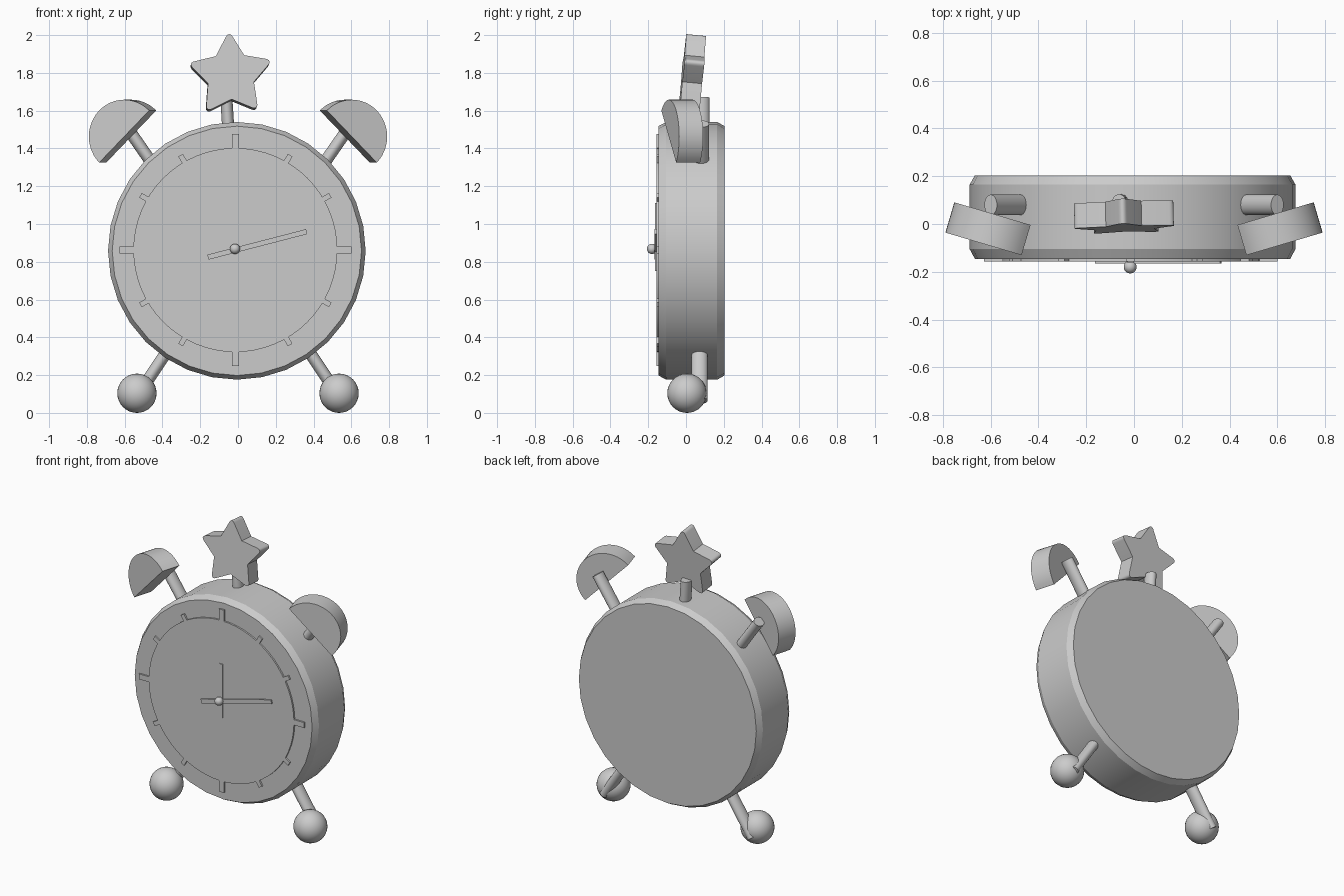
import bpy, bmesh
from math import sin, cos, pi, radians, atan2, hypot
from mathutils import Matrix, Vector

if "Cube" in bpy.data.objects:
    bpy.data.objects.remove(bpy.data.objects["Cube"])

CX, CZ = -0.006, 0.858      # clock body centre
DX, DZ = -0.014, 0.862      # dial centre


def finish(name, bm, matrix=None, smooth=35):
    bmesh.ops.recalc_face_normals(bm, faces=bm.faces)
    if matrix is not None:
        bm.transform(matrix)
    mesh = bpy.data.meshes.new(name)
    bm.to_mesh(mesh)
    bm.free()
    ob = bpy.data.objects.new(name, mesh)
    bpy.context.collection.objects.link(ob)
    if smooth:
        bpy.ops.object.select_all(action='DESELECT')
        ob.select_set(True)
        bpy.context.view_layer.objects.active = ob
        bpy.ops.object.shade_smooth_by_angle(angle=radians(smooth))
    return ob


def extrude_profile(bm, pts, y0, y1):
    """Prism from an x/z outline, running from y0 to y1."""
    face = bm.faces.new([bm.verts.new((x, y0, z)) for x, z in pts])
    res = bmesh.ops.extrude_face_region(bm, geom=[face])
    verts = [g for g in res['geom'] if isinstance(g, bmesh.types.BMVert)]
    bmesh.ops.translate(bm, verts=verts, vec=(0, y1 - y0, 0))


def circle(cx, cz, r, n, a0=0.0, a1=2 * pi):
    closed = abs(a1 - a0 - 2 * pi) < 1e-6
    d = n if closed else n - 1
    return [(cx + r * cos(a0 + (a1 - a0) * i / d),
             cz + r * sin(a0 + (a1 - a0) * i / d)) for i in range(n)]


def bar(cx, cz, angle, a, b, w):
    """Outline of a bar from radius a to b along an angle."""
    u, v = (cos(angle), sin(angle)), (-sin(angle), cos(angle))
    return [(cx + u[0] * r + v[0] * s, cz + u[1] * r + v[1] * s)
            for r, s in ((a, -w / 2), (b, -w / 2), (b, w / 2), (a, w / 2))]


def rod(name, p, q, y):
    """Oval rod between two x/z points."""
    dx, dz = q[0] - p[0], q[1] - p[1]
    bm = bmesh.new()
    bmesh.ops.create_cone(bm, cap_ends=True, segments=24, radius1=1, radius2=1,
                          depth=hypot(dx, dz))
    m = (Matrix.Translation(((p[0] + q[0]) / 2, y, (p[1] + q[1]) / 2))
         @ Matrix.Rotation(atan2(dx, dz), 4, 'Y')
         @ Matrix.Diagonal((0.032, 0.043, 1, 1)))
    finish(name, bm, m)


def ball(name, loc, r, seg):
    bm = bmesh.new()
    bmesh.ops.create_uvsphere(bm, u_segments=seg, v_segments=seg // 2, radius=r)
    finish(name, bm, Matrix.Translation(loc), 60)


# body: drum with chamfered rims
bm = bmesh.new()
rings = []
for y, r in ((-0.146, 0.66), (-0.105, 0.682), (0.165, 0.682), (0.204, 0.66)):
    rings.append([bm.verts.new((x, y, z)) for x, z in circle(CX, CZ, r, 32)])
bm.faces.new(rings[0])
bm.faces.new(rings[-1])
for a, b in zip(rings, rings[1:]):
    for i in range(32):
        j = (i + 1) % 32
        bm.faces.new((a[i], a[j], b[j], b[i]))
finish("clock_body", bm, None, 20)

# dial plate with hour marks sticking out of its rim
bm = bmesh.new()
extrude_profile(bm, circle(DX, DZ, 0.54, 64), -0.157, -0.14)
for k in range(12):
    major = k % 3 == 0
    extrude_profile(bm, bar(DX, DZ, k * pi / 6, 0.5, 0.614 if major else 0.58,
                            0.036 if major else 0.028), -0.157, -0.14)
finish("dial_plate", bm)

# hands and centre pin
for name, ang, tail, tip, y in (("minute_hand", radians(14.5), -0.15, 0.39, -0.166),
                                ("hour_hand", pi / 2, -0.11, 0.25, -0.163)):
    bm = bmesh.new()
    extrude_profile(bm, bar(DX, DZ, ang, tail, tip, 0.027), y, -0.15)
    finish(name, bm, None, 0)
ball("centre_pin", (DX - 0.002, -0.18, DZ + 0.006), 0.027, 20)

# feet, legs, bell posts and half-disc bells, on both sides
for side, s in (("left", -1), ("right", 1)):
    ball(side + "_foot", (s * 0.535, 0.005, 0.104), 0.104, 32)
    rod(side + "_leg", (s * 0.36, 0.35), (s * 0.55, 0.065), 0.072)
    rod(side + "_bell_post", (s * 0.42, 1.27), (s * 0.60, 1.53), 0.08)
    bm = bmesh.new()
    arc = circle(0, 0, 0.195, 25, radians(-45), radians(135))
    extrude_profile(bm, [(s * x, z) for x, z in arc], -0.066, 0.066)
    finish(side + "_bell", bm, Matrix.Translation((s * 0.584, -0.028, 1.463))
           @ Matrix.Rotation(s * radians(16.5), 4, 'Z'))

# star topper with rounded points on a short post
rod("star_post", (-0.048, 1.45), (-0.062, 1.67), 0.082)
bm = bmesh.new()
pts = []
for i in range(10):
    r = 0.128 if i % 2 else 0.236
    pts.append((r * cos(pi / 2 + i * pi / 5), r * sin(pi / 2 + i * pi / 5)))
extrude_profile(bm, pts, -0.0525, 0.0525)
tips = [e for e in bm.edges
        if all(Vector((v.co.x, v.co.z)).length > 0.2 for v in e.verts)]
bmesh.ops.bevel(bm, geom=tips, offset=0.035, segments=6, profile=0.5, affect='EDGES')
finish("star_topper", bm, Matrix.Translation((-0.04, 0.033, 1.783))
       @ Matrix.Rotation(radians(1.5), 4, 'Z') @ Matrix.Rotation(radians(-5.5), 4, 'X')
       @ Matrix.Rotation(radians(-2), 4, 'Y'))
